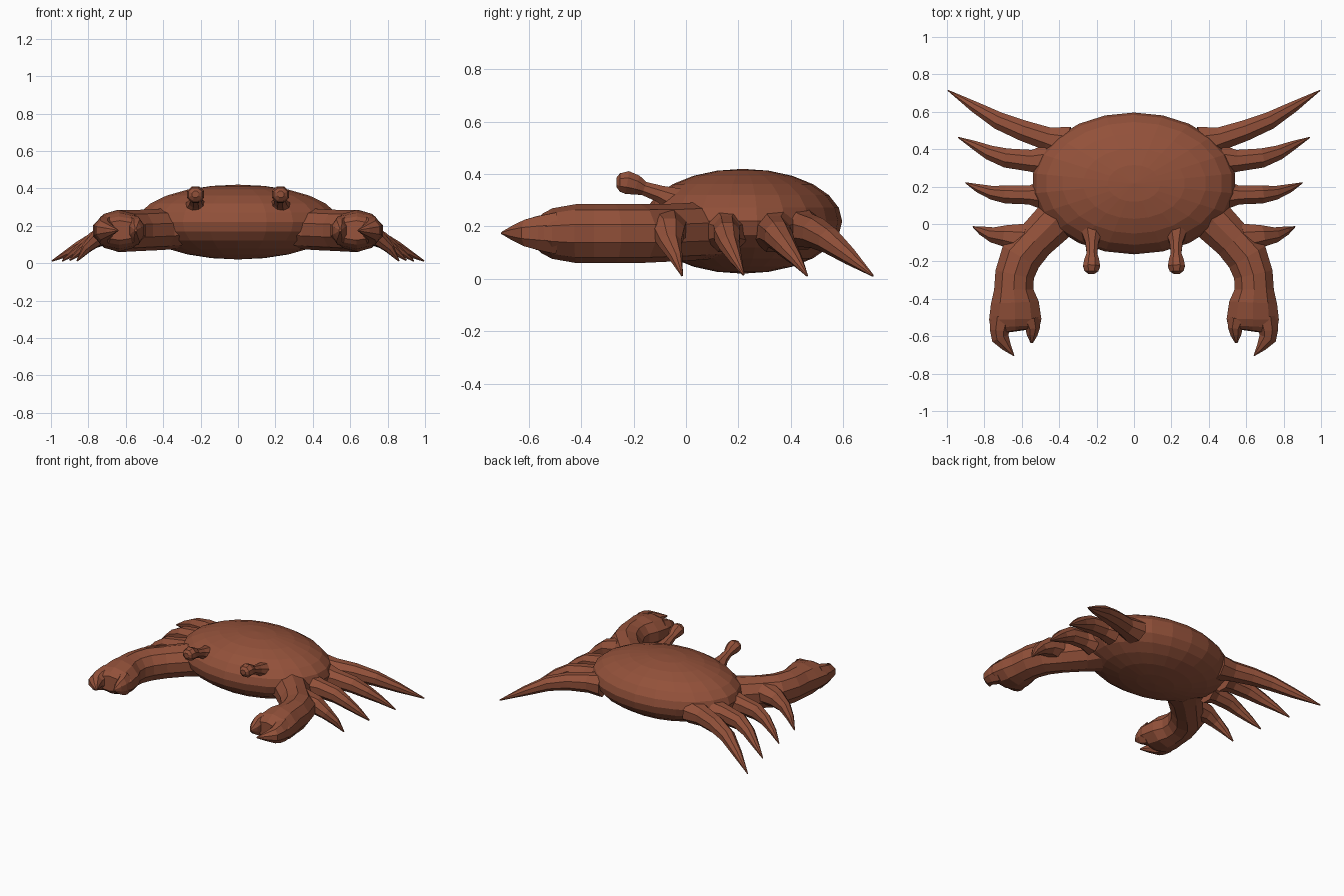
import bpy, bmesh, math
from mathutils import Vector

shell = bpy.data.materials.new("shell_brown")
shell.diffuse_color = (0.29, 0.082, 0.042, 1)


def finish(name, bm, mirror=True):
    bmesh.ops.recalc_face_normals(bm, faces=bm.faces[:])
    me = bpy.data.meshes.new(name)
    bm.to_mesh(me)
    bm.free()
    me.materials.append(shell)
    ob = bpy.data.objects.new(name, me)
    bpy.context.collection.objects.link(ob)
    if mirror:
        mod = ob.modifiers.new("mirror", 'MIRROR')
        mod.use_mirror_merge = False
    return ob


def loft(name, rings, sides=8):
    """Tapering limb through rings of (x, y, z, half width, half height)."""
    bm = bmesh.new()
    pts = [Vector(r[:3]) for r in rings]
    loops = []
    for i, r in enumerate(rings):
        t = (pts[min(i + 1, len(pts) - 1)] - pts[max(i - 1, 0)]).normalized()
        side = t.cross(Vector((0, 0, 1))).normalized()
        up = side.cross(t)
        loop = []
        for k in range(sides):
            a = 2 * math.pi * (k + 0.5) / sides
            loop.append(bm.verts.new(pts[i] + side * r[3] * math.cos(a) * 1.05
                                     + up * r[4] * math.sin(a) * 1.05))
        loops.append(loop)
    for a, b in zip(loops, loops[1:]):
        for k in range(sides):
            j = (k + 1) % sides
            bm.faces.new((a[k], a[j], b[j], b[k]))
    bm.faces.new(loops[0])
    bm.faces.new(loops[-1])
    return finish(name, bm)


# Domed shell: flattened faceted ball
bm = bmesh.new()
bmesh.ops.create_uvsphere(bm, u_segments=22, v_segments=12, radius=1)
for v in bm.verts:
    v.co = Vector((v.co.x * 0.545, 0.217 + v.co.y * 0.379, 0.22 + v.co.z * 0.2))
finish("body", bm, mirror=False)

# Claw arms, bending forward at the elbow
loft("claw_arm", [
    (0.35, 0.08, 0.19, 0.15, 0.11),
    (0.42, 0.02, 0.18, 0.115, 0.105),
    (0.53, -0.09, 0.175, 0.105, 0.105),
    (0.605, -0.175, 0.173, 0.112, 0.107),
    (0.638, -0.27, 0.173, 0.105, 0.107),
    (0.643, -0.35, 0.173, 0.105, 0.107),
    (0.637, -0.42, 0.173, 0.128, 0.107),
    (0.635, -0.51, 0.173, 0.140, 0.092),
    (0.635, -0.55, 0.174, 0.132, 0.072),
    (0.632, -0.572, 0.175, 0.10, 0.05)], 10)

# Pincer fingers
loft("pincer_outer", [
    (0.705, -0.50, 0.174, 0.065, 0.082),
    (0.718, -0.57, 0.175, 0.054, 0.066),
    (0.715, -0.61, 0.175, 0.048, 0.052),
    (0.682, -0.655, 0.175, 0.028, 0.030),
    (0.642, -0.704, 0.175, 0.003, 0.004)])
loft("pincer_inner", [
    (0.555, -0.51, 0.174, 0.055, 0.08),
    (0.541, -0.56, 0.175, 0.040, 0.062),
    (0.545, -0.595, 0.175, 0.029, 0.042),
    (0.547, -0.637, 0.176, 0.006, 0.008)])

# Walking legs: flared hip, slight knee, pointed foot
legs = {
    "leg_front": [(0.58, -0.08, 0.19, 0.085, 0.075), (0.68, -0.065, 0.175, 0.060, 0.060),
                  (0.75, -0.06, 0.135, 0.042, 0.042), (0.81, -0.038, 0.08, 0.024, 0.027),
                  (0.86, -0.015, 0.012, 0.003, 0.004)],
    "leg_second": [(0.49, 0.155, 0.18, 0.080, 0.080), (0.56, 0.155, 0.18, 0.052, 0.062),
                   (0.68, 0.158, 0.165, 0.050, 0.055), (0.75, 0.165, 0.13, 0.038, 0.042),
                   (0.83, 0.190, 0.075, 0.023, 0.025), (0.90, 0.22, 0.015, 0.003, 0.004)],
    "leg_third": [(0.47, 0.34, 0.18, 0.085, 0.080), (0.55, 0.338, 0.18, 0.060, 0.062),
                  (0.68, 0.352, 0.165, 0.053, 0.055), (0.77, 0.380, 0.125, 0.040, 0.042),
                  (0.85, 0.42, 0.075, 0.024, 0.025), (0.94, 0.463, 0.012, 0.003, 0.004)],
    "leg_back": [(0.36, 0.43, 0.19, 0.095, 0.080), (0.46, 0.455, 0.185, 0.064, 0.065),
                 (0.59, 0.498, 0.175, 0.057, 0.058), (0.72, 0.550, 0.145, 0.048, 0.048),
                 (0.85, 0.625, 0.085, 0.030, 0.031), (0.994, 0.714, 0.012, 0.003, 0.004)],
}
for name, rings in legs.items():
    loft(name, rings)

# Eye stalks with rounded ends
loft("eye_stalk", [
    (0.225, -0.04, 0.30, 0.060, 0.050),
    (0.225, -0.10, 0.325, 0.036, 0.033),
    (0.225, -0.16, 0.345, 0.029, 0.027),
    (0.226, -0.19, 0.358, 0.040, 0.039),
    (0.227, -0.225, 0.368, 0.047, 0.045),
    (0.228, -0.252, 0.368, 0.038, 0.036),
    (0.228, -0.266, 0.368, 0.018, 0.018)])
